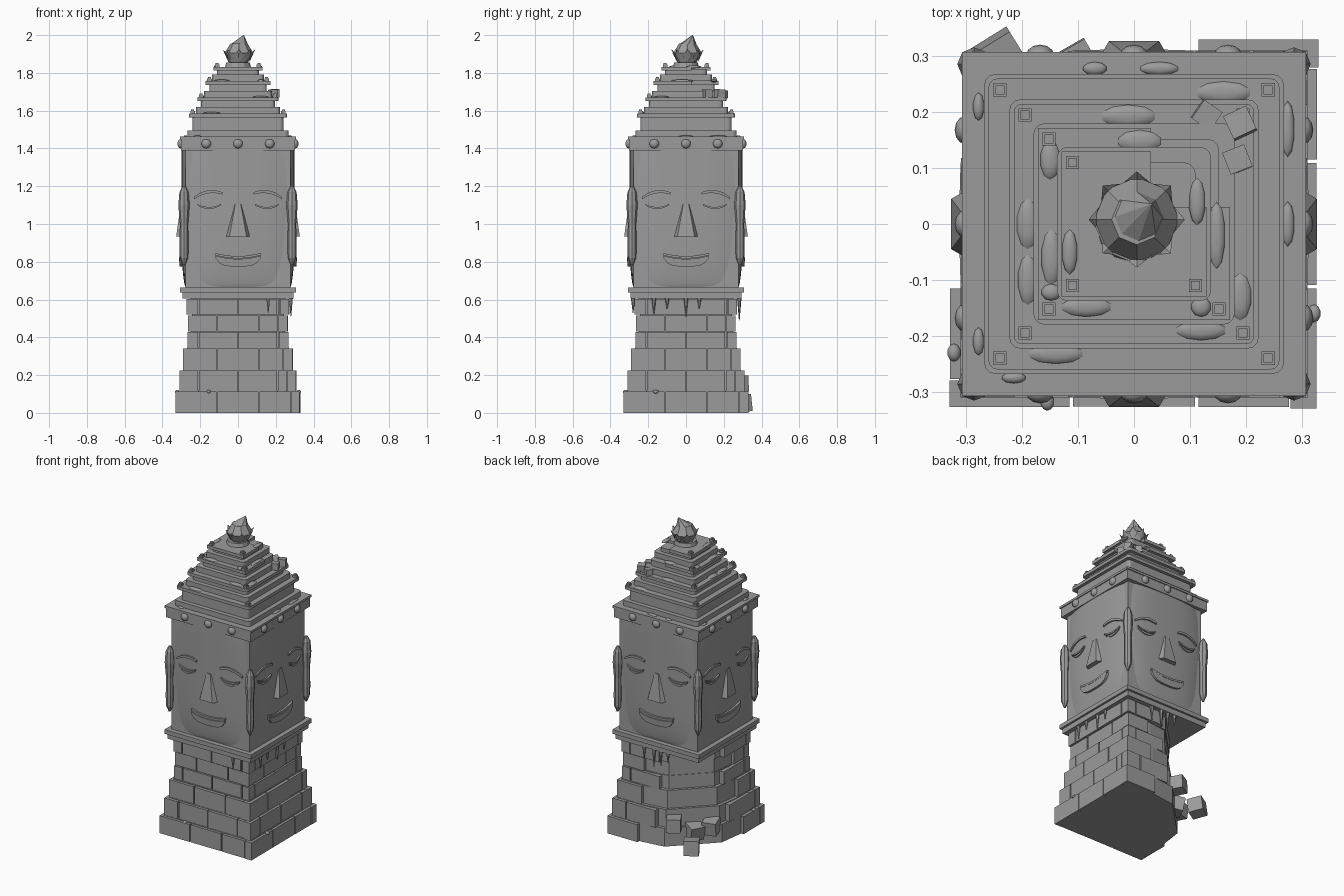
import bpy, bmesh, math, random
from mathutils import Matrix, Vector

if "Cube" in bpy.data.objects:
    bpy.data.objects.remove(bpy.data.objects["Cube"])

random.seed(4)
stone = bpy.data.materials.new("grey stone")
stone.diffuse_color = (0.33, 0.33, 0.33, 1)
stone.use_nodes = True
stone.node_tree.nodes["Principled BSDF"].inputs["Base Color"].default_value = stone.diffuse_color


def finish(name, bm, smooth=None):
    bmesh.ops.recalc_face_normals(bm, faces=bm.faces)
    me = bpy.data.meshes.new(name)
    bm.to_mesh(me)
    bm.free()
    me.materials.append(stone)
    ob = bpy.data.objects.new(name, me)
    bpy.context.collection.objects.link(ob)
    if smooth:
        bpy.ops.object.select_all(action='DESELECT')
        ob.select_set(True)
        bpy.context.view_layer.objects.active = ob
        bpy.ops.object.shade_smooth_by_angle(angle=math.radians(smooth))
    return ob


def box(bm, x0, x1, y0, y1, z0, z1, rot=None):
    c = Matrix.Translation(((x0 + x1) / 2, (y0 + y1) / 2, (z0 + z1) / 2))
    s = Matrix.Diagonal((x1 - x0, y1 - y0, z1 - z0, 1))
    bmesh.ops.create_cube(bm, size=1, matrix=c @ (rot or Matrix()) @ s)


def prism(bm, pts, z0, z1):
    lo = [bm.verts.new((x, y, z0)) for x, y in pts]
    hi = [bm.verts.new((x, y, z1)) for x, y in pts]
    bm.faces.new(lo[::-1])
    bm.faces.new(hi)
    for i in range(len(pts)):
        j = (i + 1) % len(pts)
        bm.faces.new((lo[i], lo[j], hi[j], hi[i]))


def rounded_square(h, r):
    pts = []
    for k in range(4):
        for s in range(4):
            a = math.radians(k * 90 + s * 30)
            cx, cy = [(1, 1), (-1, 1), (-1, -1), (1, -1)][k]
            pts.append((cx * (h - r) + r * math.cos(a), cy * (h - r) + r * math.sin(a)))
    return pts


def four_sides(bm):
    """Repeat the front geometry on all four sides."""
    src = list(bm.verts) + list(bm.edges) + list(bm.faces)
    for k in (1, 2, 3):
        new = bmesh.ops.duplicate(bm, geom=src)["geom"]
        vs = [g for g in new if isinstance(g, bmesh.types.BMVert)]
        bmesh.ops.rotate(bm, verts=vs, cent=(0, 0, 0), matrix=Matrix.Rotation(k * math.pi / 2, 3, 'Z'))


# Brick courses with a collapsed back-left corner, over a solid core
courses = [(0, .112, .33), (.115, .225, .31), (.23, .34, .29), (.345, .427, .268), (.432, .515, .264), (.52, .603, .272)]
bricks, core = bmesh.new(), bmesh.new()
broken = [(-.31, -.31), (.31, -.31), (.31, .31), (.1, .31), (-.05, .29), (-.17, .17), (-.29, .05), (-.31, -.1)]
for n, (z0, z1, h) in enumerate(courses):
    f = (h - .02) / .31
    prism(core, [(x * f, y * f) for x, y in broken], z0, z1 + .005)
    joints = [-.112, .112] if n % 2 == 0 else [-.21, 0, .21]
    xs = [-h] + joints + [h - .05]
    for k in range(4):
        rot = Matrix.Rotation(k * math.pi / 2, 4, 'Z')
        for a, b in zip(xs, xs[1:]):
            c = rot @ Vector(((a + b) / 2, -h, 0))
            if c.y - c.x > .25:
                continue
            out = random.uniform(-.004, 0)
            tmp = len(bricks.verts)
            box(bricks, a + (.003 if a > -h else 0), b - .003, -h - out, -h + .05, z0, z1)
            bricks.verts.ensure_lookup_table()
            bmesh.ops.transform(bricks, matrix=rot, verts=bricks.verts[tmp:])
finish("base_core", core)
finish("base_bricks", bricks)

# Fallen blocks at the broken corner, and small ones on the roof
bm = bmesh.new()
for x, y, z, s in [(-.24, .287, .05, .09), (-.105, .274, .155, .085), (-.175, .165, .09, .09), (-.25, .1, .115, .085),
                   (.13, .195, 1.685, .04), (.19, .18, 1.69, .045), (.185, .115, 1.69, .042)]:
    r = s / 2
    tilt = Matrix.Rotation(random.uniform(.2, 1.2), 4, 'Z') @ Matrix.Rotation(random.uniform(-.25, .25), 4, 'X')
    box(bm, x - r, x + r, y - r, y + r, z - r, z + r, tilt)
finish("fallen_blocks", bm)

# Slabs under and over the head, with the head block between
bm = bmesh.new()
for z0, z1, h in [(.605, .638, .295), (.638, .665, .308)]:
    box(bm, -h, h, -h, h, z0, z1)
finish("neck_slabs", bm)
bm = bmesh.new()
box(bm, -.278, .278, -.278, .278, .665, 1.39)
finish("head_block", bm)
bm = bmesh.new()
box(bm, -.302, .302, -.302, .302, 1.388, 1.45)
box(bm, -.308, .308, -.308, .308, 1.448, 1.462)
finish("head_band", bm)
bm = bmesh.new()
for x in (-.168, 0, .168):
    bmesh.ops.create_uvsphere(bm, u_segments=12, v_segments=8, radius=.025,
                              matrix=Matrix.Translation((x, -.302, 1.425)) @ Matrix.Diagonal((1, .75, 1, 1)))
four_sides(bm)
finish("band_studs", bm, 50)

# Curved face panels
outline = [(.667, .14), (.675, .17), (.69, .195), (.72, .215), (.78, .232), (.86, .244), (.98, .256),
           (1.1, .264), (1.2, .265), (1.3, .26), (1.36, .25), (1.392, .24)]


def half_width(z):
    for (a, wa), (b, wb) in zip(outline, outline[1:]):
        if z <= b:
            return wa + (wb - wa) * (z - a) / (b - a)
    return outline[-1][1]


def depth(x, z):
    u = min(1, abs(x) / half_width(z))
    f = min(1, max(0, (z - .665) / .15)) ** .5
    return .276 + .022 * f * (1 - u ** 3)


bm = bmesh.new()
N = 16
rows = []
for z, w in outline:
    xs = [w * math.sin(math.pi / 2 * (2 * i / N - 1)) for i in range(N + 1)]
    rows.append([bm.verts.new((x, -depth(x, z), z)) for x in xs])
for ra, rb in zip(rows, rows[1:]):
    for i in range(N):
        bm.faces.new((ra[i], ra[i + 1], rb[i + 1], rb[i]))
four_sides(bm)
finish("face_panels", bm, 60)


def strip(bm, xc, hw, top, bot, out, n=12):
    """Raised curved strip that follows the face surface."""
    cols = []
    for i in range(n + 1):
        t = 2 * i / n - 1
        x = xc + hw * t
        zt, zb = top(t), bot(t)
        cols.append([bm.verts.new((x, -depth(x, z) - o, z)) for z, o in
                     ((zt, -.008), (zt, out), (zb, out), (zb, -.008))])
    for a, b in zip(cols, cols[1:]):
        for j in range(3):
            bm.faces.new((a[j], b[j], b[j + 1], a[j + 1]))
    bm.faces.new(cols[0])
    bm.faces.new(cols[-1][::-1])


# Brows, closed eyelids and smiling lips
brows, eyes, lips = bmesh.new(), bmesh.new(), bmesh.new()
for s in (-1, 1):
    strip(brows, s * .158, .075, lambda t: 1.178 - .022 * t * t - .012 * s * t,
          lambda t: 1.162 - .018 * t * t - .012 * s * t, .009)
    strip(eyes, s * .153, .062, lambda t: 1.09 + .016 * t * t, lambda t: 1.08 + .018 * t * t, .009)
    strip(eyes, s * .153, .058, lambda t: 1.076 + .016 * t * t, lambda t: 1.063 + .026 * t * t, .007)
strip(lips, 0, .12, lambda t: .83 + .017 * t * t, lambda t: .818 + .017 * t * t, .012)
strip(lips, 0, .118, lambda t: .815 + .017 * t * t, lambda t: .774 + .012 * t * t + .032 * t ** 6, .014)
for name, b in (("brows", brows), ("eyelids", eyes), ("lips", lips)):
    four_sides(b)
    finish(name, b, 40)

# Wedge noses
bm = bmesh.new()
top = [bm.verts.new(p) for p in ((-.025, -.28, 1.105), (-.014, -.303, 1.105), (.014, -.303, 1.105), (.025, -.28, 1.105))]
low = [bm.verts.new(p) for p in ((-.072, -.28, .935), (-.045, -.327, .935), (.045, -.327, .935), (.072, -.28, .935))]
for i in range(4):
    j = (i + 1) % 4
    bm.faces.new((top[i], top[j], low[j], low[i]))
bm.faces.new(top)
bm.faces.new(low)
four_sides(bm)
finish("noses", bm)

# Long ears on the head corners
bm = bmesh.new()
rings = []
for z, r in [(1.2, .008), (1.17, .024), (1.1, .03), (1.0, .022), (.88, .024), (.82, .022), (.78, .006)]:
    rings.append([bm.verts.new((-.286 + r * math.cos(a), -.286 + r * math.sin(a), z))
                  for a in [i * math.pi / 4 for i in range(8)]])
for a, b in zip(rings, rings[1:]):
    for i in range(8):
        bm.faces.new((a[i], a[(i + 1) % 8], b[(i + 1) % 8], b[i]))
bm.faces.new(rings[0])
bm.faces.new(rings[-1])
four_sides(bm)
finish("ears", bm)

# Stepped roof: foot, body, ledge and corner posts for each tier
tiers = [(1.46, 1.585, .26), (1.585, 1.67, .215), (1.67, 1.757, .172), (1.757, 1.832, .13)]
bm, posts = bmesh.new(), bmesh.new()
for n, (z0, z1, h) in enumerate(tiers):
    prism(bm, rounded_square(h + .008, .02), z0, z0 + .035)
    prism(bm, rounded_square(h - .02, .02), z0 + .03, z1 - .015)
    if n < 2:
        prism(bm, rounded_square(h, .015), z1 - .02, z1)
    else:  # broken ledge, back-right quarter gone
        prism(bm, [(-h, -h), (h, -h), (h, .03), (.03, .03), (.03, h), (-h, h)], z1 - .02, z1)
    p = h - .02
    for x, y in ((p, p), (-p, p), (-p, -p), (p, -p)):
        if n < 2 or x < 0 or y < 0:
            box(posts, x - .012, x + .012, y - .012, y + .012, z1 - .005, z1 + .012)
            box(posts, x - .008, x + .008, y - .008, y + .008, z1 + .01, z1 + .02)
finish("roof_tiers", bm)
finish("roof_posts", posts)

# Bud finial: round foot, faceted bud and eight pointed petals
bm = bmesh.new()
bmesh.ops.create_cone(bm, cap_ends=True, segments=12, radius1=.07, radius2=.062, depth=.03,
                      matrix=Matrix.Translation((0, 0, 1.84)))
bmesh.ops.create_cone(bm, cap_ends=True, segments=8, radius1=.045, radius2=.076, depth=.06,
                      matrix=Matrix.Translation((.003, .005, 1.875)))
bmesh.ops.create_cone(bm, cap_ends=True, segments=8, radius1=.076, radius2=.045, depth=.05,
                      matrix=Matrix.Translation((.005, .008, 1.93)))
a = bmesh.ops.create_cone(bm, cap_ends=True, segments=8, radius1=.047, radius2=.002, depth=.05,
                          matrix=Matrix.Translation((.006, .01, 1.975)))["verts"]
for v in a:
    if v.co.z > 1.99:
        v.co += Vector((.024, .025, 0))
for k in range(8):
    t = k * math.pi / 4

    def pt(r, da, z):
        return bm.verts.new((.005 + r * math.cos(t + da), .008 + r * math.sin(t + da), z))
    l, m, r, tip, inner = pt(.07, -.36, 1.89), pt(.055, 0, 1.855), pt(.07, .36, 1.89), pt(.086, 0, 1.925), pt(.06, 0, 1.9)
    for f in ((l, m, tip), (m, r, tip), (l, tip, inner), (r, inner, tip), (l, inner, m), (m, inner, r)):
        bm.faces.new(f)
finish("bud_finial", bm)

# Moss cushions on the ledges
moss = [(-.07, .278, .022, .012), (.045, .278, .035, .012), (.16, .235, .05, .02), (-.01, .193, .05, .02),
        (.01, .148, .04, .02), (-.15, .115, .018, .035), (-.19, 0, .02, .045), (-.19, -.1, .018, .045),
        (-.148, -.06, .018, .05), (-.115, -.05, .014, .04), (-.148, -.122, .018, .015), (-.085, -.148, .045, .018),
        (.12, -.148, .018, .018), (.12, -.19, .045, .018), (.19, -.13, .02, .042), (.148, -.02, .015, .06),
        (.113, .04, .015, .042), (-.14, -.232, .05, .018), (-.278, .21, .01, .025), (-.278, -.21, .01, .025),
        (.275, .17, .012, .05), (.275, 0, .012, .04), (-.215, -.275, .022, .01)]
bm = bmesh.new()
for x, y, rx, ry in moss:
    m = max(abs(x), abs(y))
    z = next((t[1] for t in reversed(tiers) if m < t[2]), 1.462)
    bmesh.ops.create_uvsphere(bm, u_segments=10, v_segments=6, radius=1,
                              matrix=Matrix.Translation((x, y, z)) @ Matrix.Diagonal((rx, ry, .008, 1)))
for x, y, z in [(-.155, -.318, .112), (.322, -.16, .112), (-.322, -.23, .112)]:
    bmesh.ops.create_uvsphere(bm, u_segments=10, v_segments=6, radius=1,
                              matrix=Matrix.Translation((x, y, z)) @ Matrix.Diagonal((.012, .016, .01, 1)))
finish("moss", bm, 60)

# Roots hanging below the neck slab
bm = bmesh.new()
for x, y, l in [(.16, -.28, .08), (.28, -.17, .09), (.28, -.1, .06), (.28, .0, .1), (.28, .07, .06),
                (.1, .282, .09), (.03, .282, .12), (-.02, .282, .1), (-.07, .282, .07)]:
    bmesh.ops.create_cone(bm, cap_ends=True, segments=6, radius1=.002, radius2=.012, depth=l,
                          matrix=Matrix.Translation((x, y, .61 - l / 2)))
finish("hanging_roots", bm)
